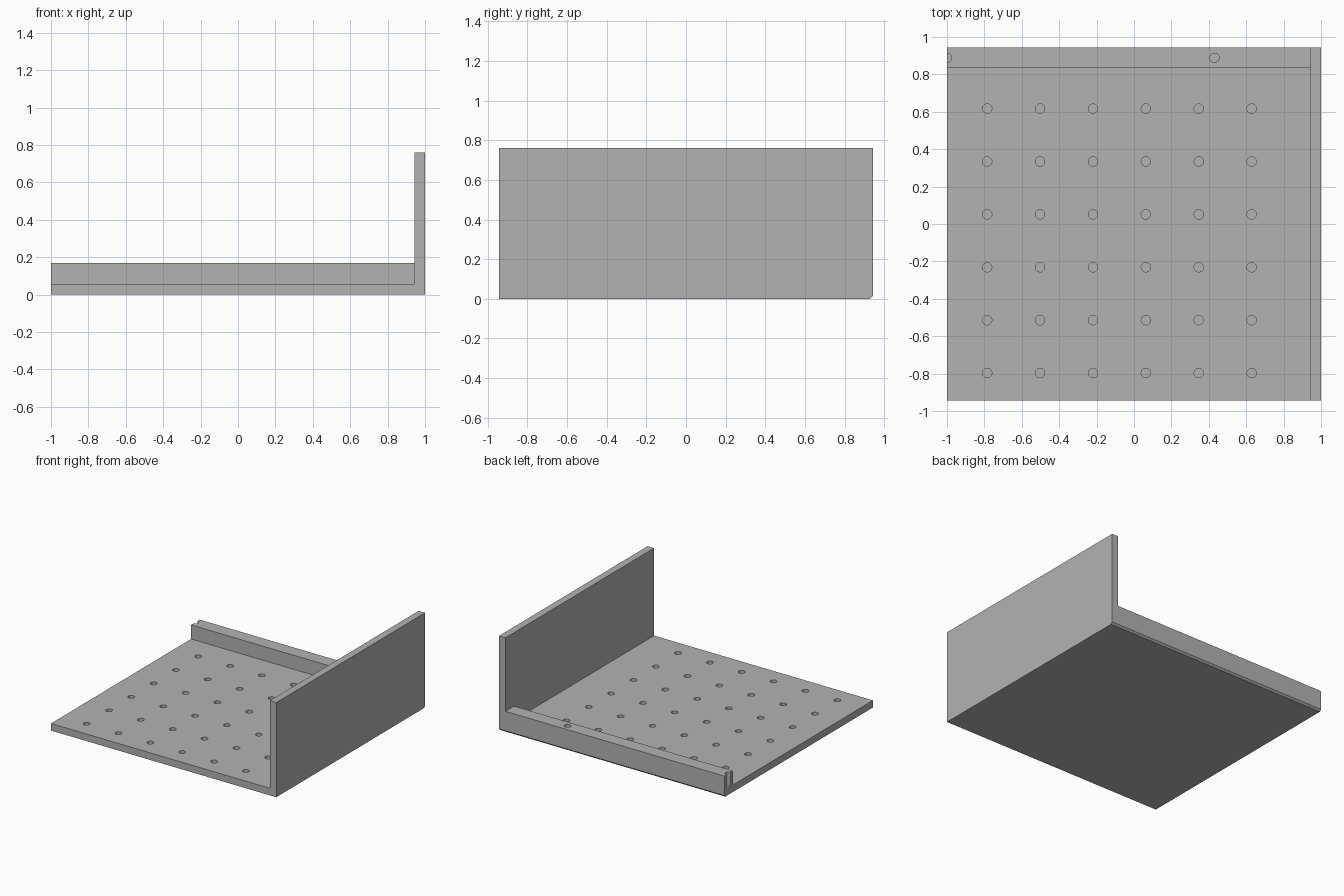
import bpy, bmesh
from mathutils import Matrix

cube = bpy.data.objects.get("Cube")
if cube:
    bpy.data.objects.remove(cube, do_unlink=True)

grey = bpy.data.materials.new("plain grey")
grey.use_nodes = True
colour = (0.45, 0.45, 0.45, 1)
grey.diffuse_color = colour
grey.node_tree.nodes["Principled BSDF"].inputs["Base Color"].default_value = colour

BACK, WALL_X, FLOOR, RIDGE_Y, RIDGE_TOP, TOP = 0.943, 0.943, 0.057, 0.833, 0.17, 0.76
CHAMFER = 0.014
HOLE_R, PITCH = 0.025, 0.2828


def add_object(name, bm):
    bmesh.ops.recalc_face_normals(bm, faces=bm.faces)
    mesh = bpy.data.meshes.new(name)
    bm.to_mesh(mesh)
    bm.free()
    mesh.materials.append(grey)
    obj = bpy.data.objects.new(name, mesh)
    bpy.context.collection.objects.link(obj)
    return obj


def prism(name, profile, x0, x1):
    """Extrude a (y, z) profile along x."""
    bm = bmesh.new()
    face = bm.faces.new([bm.verts.new((x0, y, z)) for y, z in profile])
    out = bmesh.ops.extrude_face_region(bm, geom=[face])
    verts = [v for v in out["geom"] if isinstance(v, bmesh.types.BMVert)]
    bmesh.ops.translate(bm, verts=verts, vec=(x1 - x0, 0, 0))
    return add_object(name, bm)


def pegs(name, places, bottom, top):
    """A set of upright cylinders used to drill holes."""
    bm = bmesh.new()
    for x, y in places:
        bmesh.ops.create_cone(bm, cap_ends=True, segments=32, radius1=HOLE_R, radius2=HOLE_R,
                              depth=top - bottom,
                              matrix=Matrix.Translation((x, y, (top + bottom) / 2)))
    return add_object(name, bm)


def combine(target, other, operation):
    mod = target.modifiers.new(operation.title(), 'BOOLEAN')
    mod.operation, mod.object, mod.solver = operation, other, 'EXACT'
    bpy.context.view_layer.objects.active = target
    bpy.ops.object.modifier_apply(modifier=mod.name)
    bpy.data.objects.remove(other, do_unlink=True)


# Floor with back ridge, chamfered along the lower back edge
lower_back = [(-BACK, 0), (BACK - CHAMFER, 0), (BACK, CHAMFER)]
tray = prism("peg_tray", lower_back + [(BACK, RIDGE_TOP), (RIDGE_Y, RIDGE_TOP),
                                       (RIDGE_Y, FLOOR), (-BACK, FLOOR)], -1, WALL_X)

# Tall side wall
wall = prism("side_wall", lower_back + [(BACK, TOP), (-BACK, TOP)], WALL_X, 1)
combine(tray, wall, 'UNION')

# Grid of blind holes in the floor
grid = [(-0.785 + PITCH * i, -0.797 + PITCH * j) for i in range(6) for j in range(6)]
combine(tray, pegs("floor_hole_cutter", grid, FLOOR / 2, 0.1), 'DIFFERENCE')

# Hole and open half hole in the ridge
ridge_holes = [(0.43, 0.888), (-1, 0.888)]
combine(tray, pegs("ridge_hole_cutter", ridge_holes, FLOOR, 0.25), 'DIFFERENCE')

# Smooth hole walls, sharp edges elsewhere
bpy.ops.object.select_all(action='DESELECT')
tray.select_set(True)
bpy.context.view_layer.objects.active = tray
bpy.ops.object.shade_smooth_by_angle(angle=0.52)
